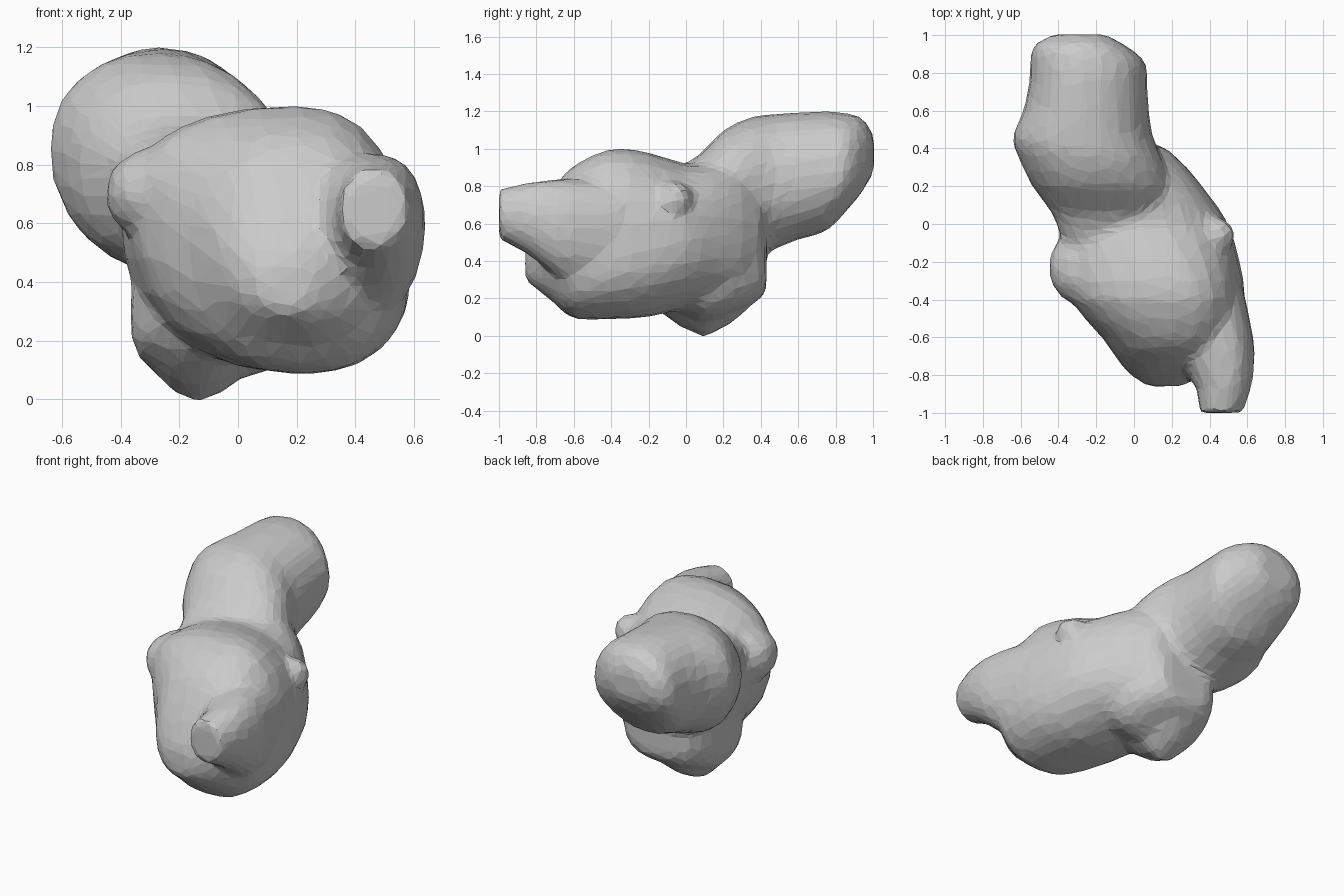
import bpy, bmesh, math
from mathutils import Matrix

# Cross-sections along y: y, left (x,z), right (x,z), top (x,z), bottom (x,z)
SNOUT = [
    (-1.00, .345, .65, .575, .65, .46, .785, .46, .515),
    (-0.87, .33, .63, .62, .64, .48, .815, .47, .45),
    (-0.76, .26, .60, .635, .62, .49, .83, .46, .37),
    (-0.62, .20, .60, .635, .58, .46, .84, .44, .28),
    (-0.35, .20, .60, .58, .58, .40, .82, .40, .28),
]
BELLY = [
    (-0.86, .08, .40, .25, .40, .17, .47, .17, .30),
    (-0.80, -.02, .45, .36, .40, .20, .62, .20, .25),
    (-0.70, -.10, .50, .47, .42, .22, .80, .22, .17),
    (-0.60, -.17, .55, .56, .40, .22, .91, .22, .09),
    (-0.40, -.34, .68, .59, .42, .22, 1.0, .20, .09),
    (-0.20, -.38, .67, .56, .45, .15, .98, .15, .10),
    (0.00, -.40, .62, .50, .50, .02, .92, .05, .15),
    (0.15, -.38, .60, .40, .52, .02, .92, 0.0, .18),
    (0.30, -.35, .58, .28, .52, 0.0, .88, 0.0, .20),
    (0.41, -.30, .55, .16, .55, -.05, .76, -.05, .30),
]
FOOT = [
    (-0.18, -.28, .32, .08, .30, -.10, .55, -.10, .16),
    (-0.05, -.36, .29, .20, .30, -.10, .65, -.12, .12),
    (0.10, -.365, .28, .27, .30, -.10, .68, -.14, .07),
    (0.25, -.36, .33, .26, .35, -.10, .70, -.13, .12),
    (0.39, -.30, .35, .17, .40, -.10, .65, -.10, .19),
    (0.43, -.22, .40, .10, .40, -.10, .60, -.10, .25),
]
TOE = [
    (-0.14, -.24, .15, -.02, .15, -.13, .25, -.13, .13),
    (0.10, -.29, .12, .03, .12, -.14, .25, -.14, -.01),
    (0.34, -.24, .20, .02, .20, -.13, .30, -.13, .15),
]
REAR = [
    (-0.10, -.38, .75, .10, .75, -.13, .89, -.20, .60),
    (0.05, -.43, .78, .20, .72, -.17, .95, -.20, .50),
    (0.20, -.54, .80, .21, .72, -.22, 1.1, -.22, .45),
    (0.35, -.61, .85, .15, .78, -.25, 1.17, -.24, .43),
    (0.46, -.645, .86, .10, .80, -.27, 1.185, -.24, .46),
    (0.60, -.585, .87, .08, .83, -.27, 1.195, -.24, .515),
    (0.75, -.555, .88, .07, .86, -.27, 1.2, -.24, .56),
    (0.86, -.55, .90, .06, .88, -.27, 1.19, -.25, .67),
    (0.95, -.53, .93, -.05, .93, -.27, 1.16, -.27, .78),
    (1.005, -.42, .97, -.16, .97, -.28, 1.06, -.28, .88),
]
SIDES = 24


def catmull(a, b, c, d, t):
    return [0.5 * (2 * q + (r - p) * t + (2 * p - 5 * q + 4 * r - s) * t * t
                   + (3 * q - p - 3 * r + s) * t ** 3)
            for p, q, r, s in zip(a, b, c, d)]


def outline(sec, power):
    """Four rounded quarters through the left, right, top and bottom points."""
    y, xl, zl, xr, zr, xt, zt, xb, zb = sec
    pts = []
    for i in range(SIDES):
        a = 2 * math.pi * i / SIDES
        c, s = math.cos(a), math.sin(a)
        xe, ze = (xr, zr) if c >= 0 else (xl, zl)
        xm, zm = (xt, zt) if s >= 0 else (xb, zb)
        u, v = abs(c) ** power, abs(s) ** power
        pts.append((xm + (xe - xm) * u, y, ze + (zm - ze) * v))
    return pts


def loft(bm, sections, power=0.93):
    """Add one closed lobe swept through its sections."""
    last = len(sections) - 1
    rings = []
    for i in range(last):
        four = [sections[min(max(k, 0), last)] for k in range(i - 1, i + 3)]
        rings += [catmull(*four, t) for t in (0, 0.5)]
    rings.append(sections[-1])
    loops = [[bm.verts.new(p) for p in outline(r, power)] for r in rings]
    for lo, hi in zip(loops, loops[1:]):
        for i in range(SIDES):
            j = (i + 1) % SIDES
            bm.faces.new((lo[i], lo[j], hi[j], hi[i]))
    bm.faces.new(loops[0])
    bm.faces.new(loops[-1])


def knob(bm, centre, size):
    bmesh.ops.create_icosphere(
        bm, subdivisions=2, radius=1,
        matrix=Matrix.Translation(centre) @ Matrix.Diagonal((*size, 1)))


bm = bmesh.new()
loft(bm, SNOUT)
loft(bm, BELLY, 0.88)
loft(bm, FOOT, 0.7)
loft(bm, TOE, 1.2)
loft(bm, REAR)
# Shoulder bumps, right and left
knob(bm, (0.43, -0.06, 0.73), (0.11, 0.10, 0.10))
knob(bm, (-0.27, -0.23, 0.70), (0.19, 0.21, 0.17))
bmesh.ops.recalc_face_normals(bm, faces=bm.faces)

mesh = bpy.data.meshes.new("lumpy_body")
bm.to_mesh(mesh)
bm.free()
body = bpy.data.objects.new("lumpy_body", mesh)
bpy.context.collection.objects.link(body)

# Fuse the lobes into one skin, soften the joins, facet it
remesh = body.modifiers.new("fuse", 'REMESH')
remesh.mode = 'VOXEL'
remesh.voxel_size = 0.03
smooth = body.modifiers.new("soften", 'SMOOTH')
smooth.factor = 0.5
smooth.iterations = 4
facet = body.modifiers.new("facet", 'DECIMATE')
facet.ratio = 0.12
